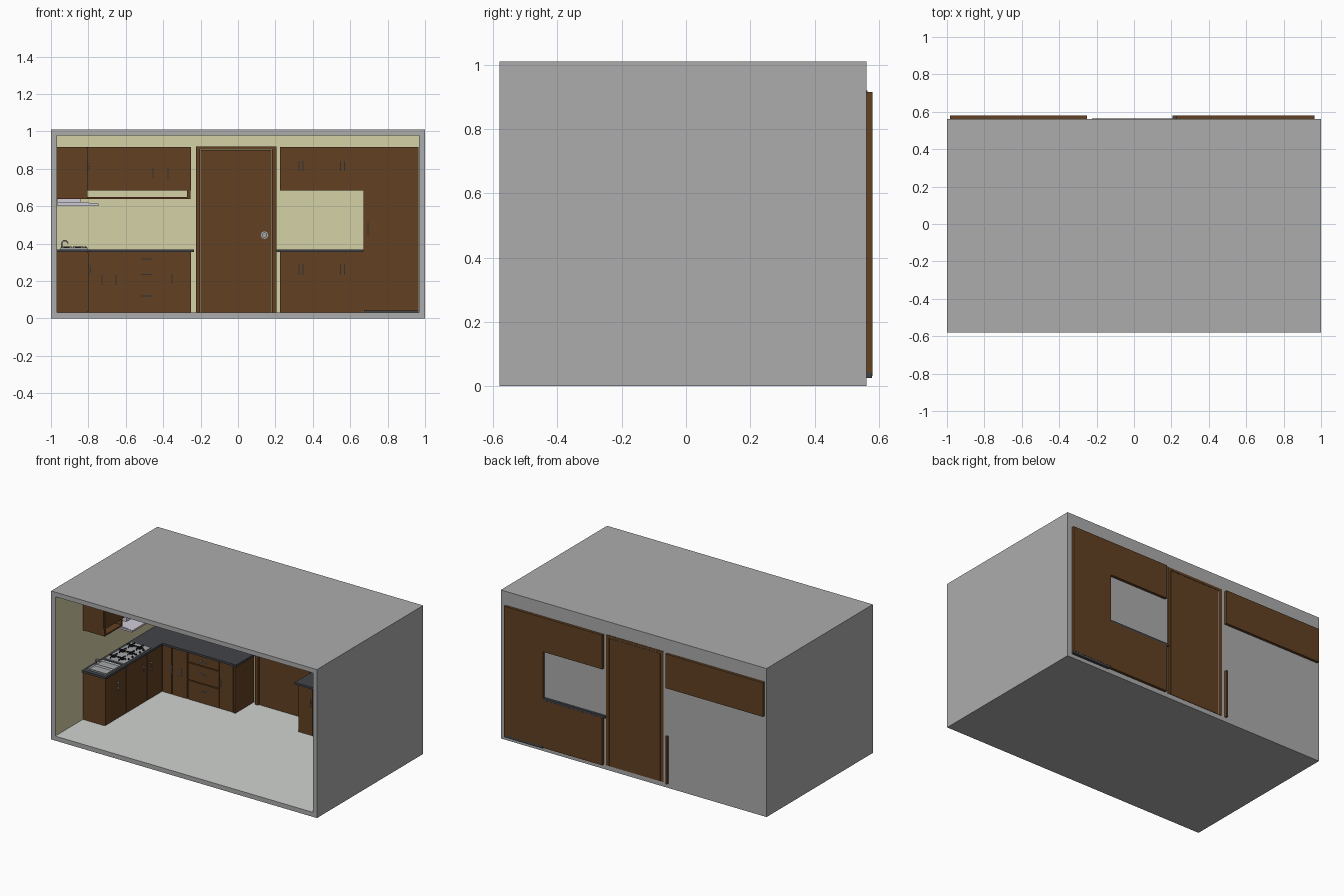
import bpy, bmesh, math
from mathutils import Vector

if "Cube" in bpy.data.objects:
    bpy.data.objects.remove(bpy.data.objects["Cube"])


def mat(name, rgb):
    m = bpy.data.materials.new(name)
    lin = [(c / 255 / 12.92) if c < 11 else ((c / 255 + 0.055) / 1.055) ** 2.4 for c in rgb]
    m.diffuse_color = (*lin, 1)
    m.use_nodes = True
    m.node_tree.nodes["Principled BSDF"].inputs["Base Color"].default_value = m.diffuse_color
    return m


GREY = mat("shell grey", (172, 172, 172))
CREAM = mat("cream wall", (212, 209, 166))
FLOOR = mat("pale floor", (208, 211, 208))
WOOD = mat("brown wood", (98, 64, 34))
COUNTER = mat("dark counter", (66, 68, 72))
STEEL = mat("steel", (165, 167, 170))
BLACK = mat("black iron", (32, 32, 34))
HOOD = mat("pale hood", (208, 203, 214))


def finish(bm, name, mats):
    me = bpy.data.meshes.new(name)
    bm.to_mesh(me)
    bm.free()
    for m in mats:
        me.materials.append(m)
    ob = bpy.data.objects.new(name, me)
    bpy.context.collection.objects.link(ob)
    return ob


def add_box(bm, x, y, z):
    vs = bmesh.ops.create_cube(bm, size=1)["verts"]
    for v in vs:
        v.co = Vector([(a + b) / 2 + c * (b - a) for (a, b), c in zip((x, y, z), v.co)])
    return vs


def box(name, x, y, z, m):
    bm = bmesh.new()
    add_box(bm, x, y, z)
    return finish(bm, name, [m])


def cyl(name, loc, r, h, m, axis="Z", n=20):
    rot = {"Z": (0, 0, 0), "Y": (math.pi / 2, 0, 0), "X": (0, math.pi / 2, 0)}[axis]
    bpy.ops.mesh.primitive_cylinder_add(vertices=n, radius=r, depth=h, location=loc, rotation=rot)
    ob = bpy.context.object
    ob.name = name
    ob.data.materials.append(m)
    bpy.ops.object.shade_smooth_by_angle(angle=math.radians(40))
    return ob


def front(name, side, plane, a, z):
    """Door or drawer face: side 'y' faces -y, side 'x' faces +x."""
    g, t = 0.003, 0.008
    a, z = (a[0] + g, a[1] - g), (z[0] + g, z[1] - g)
    if side == "y":
        box(name, a, (plane - t, plane), z, WOOD)
    else:
        box(name, (plane, plane + t), a, z, WOOD)


def handle(side, plane, a, z, length=0.055, vertical=True):
    """Bar handle on two posts, centred at (a, z) on the face plane."""
    r, off, h = 0.0025, 0.014, length / 2
    s = -1 if side == "y" else 1
    bm = bmesh.new()

    def part(aa, dd, zz):
        d = tuple(sorted((plane + s * dd[0], plane + s * dd[1])))
        add_box(bm, *((aa, d, zz) if side == "y" else (d, aa, zz)))
    if vertical:
        part((a - r, a + r), (off - 2 * r, off), (z - h, z + h))
    else:
        part((a - h, a + h), (off - 2 * r, off), (z - r, z + r))
    for k in (-0.7 * h, 0.7 * h):
        ca, cz = (a, z + k) if vertical else (a + k, z)
        part((ca - r, ca + r), (0, off - r), (cz - r, cz + r))
    finish(bm, "handle", [STEEL])


# Room shell: box with inset, pushed-in front
bm = bmesh.new()
add_box(bm, (-1, 1), (-0.58, 0.562), (0, 1.01))
bm.faces.ensure_lookup_table()
f = min(bm.faces, key=lambda q: q.calc_center_median().y)
bmesh.ops.inset_region(bm, faces=[f], thickness=0.031, use_even_offset=True)
new = bmesh.ops.extrude_face_region(bm, geom=[f])["geom"]
bmesh.ops.translate(bm, verts=[v for v in new if isinstance(v, bmesh.types.BMVert)], vec=(0, 1.11, 0))
if f.is_valid:
    bmesh.ops.delete(bm, geom=[f], context="FACES")
bmesh.ops.recalc_face_normals(bm, faces=bm.faces)
for q in bm.faces:
    c = q.calc_center_median()
    if c.y > -0.57 and abs(c.x) < 0.99 and 0.01 < c.z < 1.0 and c.y < 0.55:
        q.material_index = 2 if c.z < 0.05 else 1
finish(bm, "room_shell", [GREY, CREAM, FLOOR])

F = 0.031            # floor height
YB, YP = 0.535, 0.58  # inner wall, protruding back
YF, XF = 0.335, -0.808  # carcass fronts
BASE, UP = (F, 0.354), (0.684, 0.916)

# Left L of base cabinets
box("left_base_cabinet", (-0.97, XF), (-0.283, YB), BASE, WOOD)
box("back_base_cabinet", (XF, -0.262), (YF, YB), BASE, WOOD)
box("base_end_panel", (-0.262, -0.25), (YF - 0.008, YP), BASE, WOOD)
for i, (a, b) in enumerate([(-0.283, -0.06), (-0.06, 0.166), (0.166, 0.327)]):
    front("left_base_door", "x", XF, (a, b), BASE)
    handle("x", XF + 0.008, (-0.155, 0.12, 0.2)[i], 0.26)
for a, b in [(-0.80, -0.725), (-0.725, -0.61), (-0.37, -0.262)]:
    front("back_base_door", "y", YF, (a, b), BASE)
for hx, hz in [(-0.727, 0.205), (-0.652, 0.205), (-0.353, 0.215)]:
    handle("y", YF - 0.008, hx, hz)
for z0, z1, hz in [(0.285, 0.354, 0.318), (0.165, 0.285, 0.235), (F, 0.165, 0.12)]:
    front("drawer", "y", YF, (-0.61, -0.37), (z0, z1))
    handle("y", YF - 0.008, -0.49, hz, vertical=False)
CZ = (0.354, 0.368)
box("left_counter", (-0.97, -0.79), (-0.293, YB), CZ, COUNTER)
box("back_counter", (-0.79, -0.235), (0.317, YB), CZ, COUNTER)

# Left L of wall cabinets with open shelf below
box("left_wall_cabinet", (-0.985, -0.813), (-0.283, YP), UP, WOOD)
box("back_wall_cabinet", (-0.813, -0.25), (YF, YP), UP, WOOD)
for i, (a, b) in enumerate([(-0.283, -0.09), (-0.09, 0.075), (0.075, 0.327)]):
    front("left_wall_door", "x", -0.813, (a, b), UP)
    handle("x", -0.805, (-0.12, -0.06, 0.11)[i], 0.807, 0.045)
front("back_wall_door", "y", YF, (-0.805, -0.414), UP)
front("back_wall_door", "y", YF, (-0.414, -0.25), UP)
for hx in (-0.454, -0.374):
    handle("y", YF - 0.008, hx, 0.775)
SZ = (0.638, 0.648)
box("left_shelf", (-0.97, -0.805), (-0.283, -0.09), SZ, WOOD)
box("corner_shelf", (-0.97, -0.805), (0.23, YB), SZ, WOOD)
box("back_shelf", (-0.805, -0.255), (YF, YB), SZ, WOOD)
for y in (-0.283, -0.102, 0.23):
    box("shelf_side", (-0.97, -0.805), (y, y + 0.012), (0.64, 0.69), WOOD)
box("shelf_end", (-0.272, -0.255), (YF, YB), (0.64, 0.69), WOOD)

# Cooker hood with sloped hood body
bm = bmesh.new()
add_box(bm, (-0.965, -0.745), (-0.075, 0.215), (0.602, 0.614))
for v in add_box(bm, (-0.965, -0.75), (-0.07, 0.21), (0.614, 0.622)):
    if v.co.z > 0.62 and v.co.x > -0.8:
        v.co.x = -0.84
add_box(bm, (-0.965, -0.84), (0.0, 0.14), (0.62, 0.69))
finish(bm, "cooker_hood", [HOOD])

# Right base cabinet, wall cabinet and counter
for name, z, hz in (("right_base", BASE, 0.26), ("right_wall", UP, 0.815)):
    box(name + "_cabinet", (0.225, 0.67), (YF, YP), z, WOOD)
    for i in range(4):
        a = 0.225 + i * 0.111
        front(name + "_door", "y", YF, (a, a + 0.111), z)
    for hx in (0.325, 0.347, 0.548, 0.570):
        handle("y", YF - 0.008, hx, hz)
box("right_counter", (0.205, 0.67), (0.317, YP - 0.001), CZ, COUNTER)

# Tall pantry on a plinth
box("pantry", (0.67, 0.965), (YF, YP), (0.04, 0.916), WOOD)
box("pantry_plinth", (0.675, 0.966), (YF + 0.02, YP - 0.001), (0.025, 0.042), COUNTER)
front("pantry_door", "y", YF, (0.67, 0.82), (0.04, 0.908))
front("pantry_door", "y", YF, (0.82, 0.968), (0.04, 0.908))
handle("y", YF - 0.008, 0.695, 0.48, 0.07)

# Door with frame and knob
box("door_leaf", (-0.20, 0.18), (0.515, 0.565), (F, 0.90), WOOD)
for x in ((-0.225, -0.203), (0.183, 0.205)):
    box("door_jamb", x, (0.505, 0.565), (F, 0.92), WOOD)
box("door_head", (-0.203, 0.183), (0.505, 0.565), (0.903, 0.92), WOOD)
cyl("knob_plate", (0.142, 0.512, 0.445), 0.02, 0.008, STEEL, "Y")
cyl("knob_stem", (0.142, 0.5, 0.445), 0.007, 0.025, STEEL, "Y")
cyl("knob", (0.142, 0.483, 0.445), 0.014, 0.018, STEEL, "Y")

# Sink with two recessed basins
bm = bmesh.new()
for a, b in ((-0.265, -0.185), (-0.185, -0.105)):
    add_box(bm, (-0.95, -0.805), (a, b), (0.367, 0.378))
tops = [q for q in bm.faces if q.calc_center_median().z > 0.377]
bmesh.ops.inset_individual(bm, faces=tops, thickness=0.01)
for q in tops:
    bmesh.ops.translate(bm, verts=list(q.verts), vec=(0, 0, -0.009))
finish(bm, "sink", [STEEL])

# Faucet as a bent tube
cu = bpy.data.curves.new("faucet", "CURVE")
cu.dimensions = "3D"
cu.bevel_depth = 0.004
sp = cu.splines.new("POLY")
pts = [(-0.942, 0.37), (-0.942, 0.40)] + [
    (-0.926 - 0.016 * math.cos(t * math.pi / 6), 0.40 + 0.016 * math.sin(t * math.pi / 6)) for t in range(1, 7)]
sp.points.add(len(pts) - 1)
for p, (x, z) in zip(sp.points, pts):
    p.co = (x, -0.185, z, 1)
cu.materials.append(STEEL)
bpy.context.collection.objects.link(bpy.data.objects.new("faucet", cu))

# Hob with burners, grates and knobs
box("hob", (-0.95, -0.805), (-0.075, 0.215), (0.367, 0.374), STEEL)
for bx in (-0.917, -0.855):
    for by in (-0.025, 0.07, 0.165):
        cyl("burner", (bx, by, 0.377), 0.016, 0.007, BLACK)
        bm = bmesh.new()
        add_box(bm, (bx - 0.028, bx + 0.028), (by - 0.002, by + 0.002), (0.381, 0.385))
        add_box(bm, (bx - 0.002, bx + 0.002), (by - 0.036, by + 0.036), (0.381, 0.385))
        for k in (-1, 1):
            add_box(bm, (bx + k * 0.026 - 0.002, bx + k * 0.026 + 0.002), (by - 0.002, by + 0.002), (0.373, 0.383))
            add_box(bm, (bx - 0.002, bx + 0.002), (by + k * 0.034 - 0.002, by + k * 0.034 + 0.002), (0.373, 0.383))
        finish(bm, "grate", [BLACK])
for i in range(5):
    cyl("hob_knob", (-0.815, -0.01 + i * 0.04, 0.378), 0.006, 0.01, BLACK, n=12)
